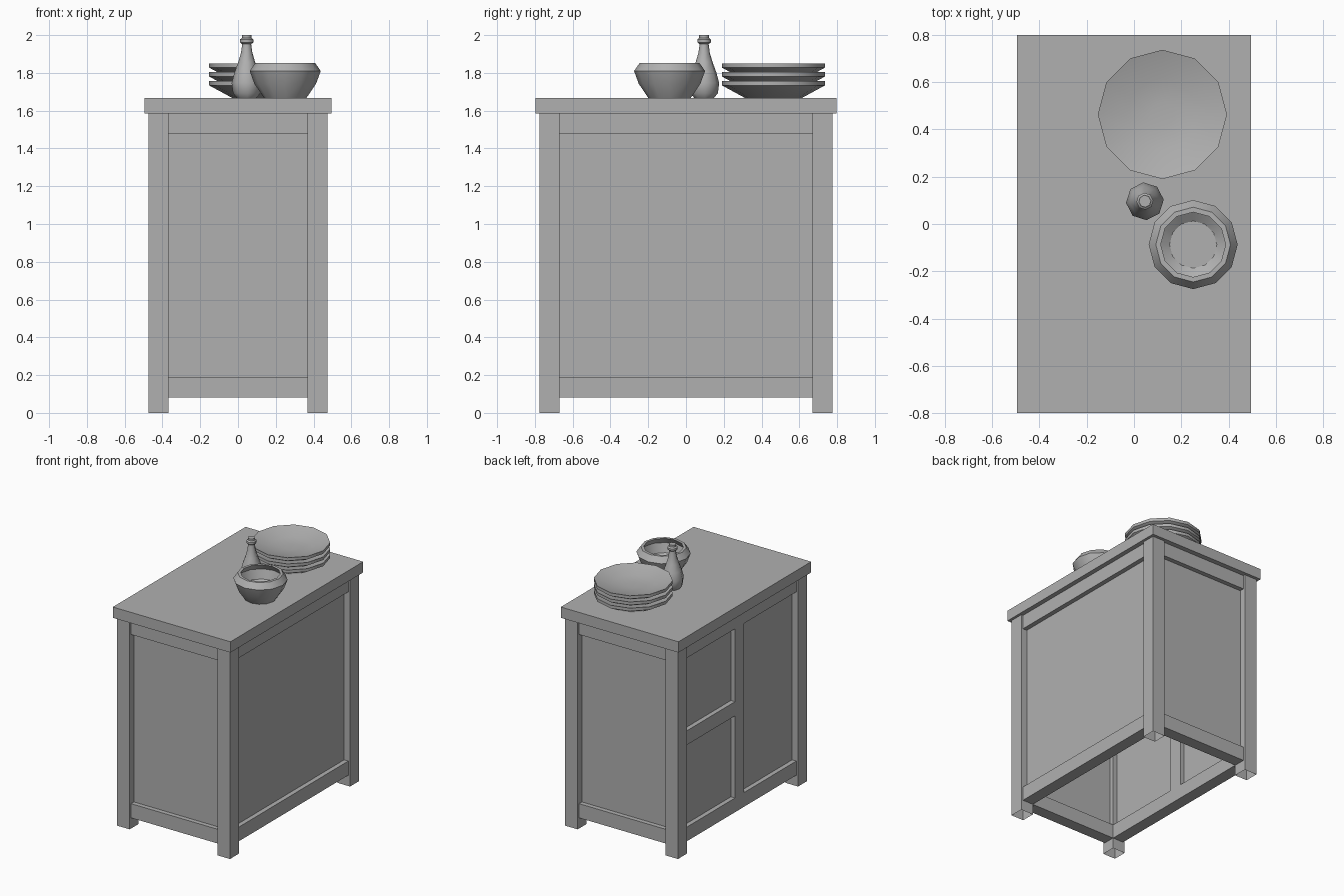
import bpy, bmesh, math

if "Cube" in bpy.data.objects:
    bpy.data.objects.remove(bpy.data.objects["Cube"])

grey = bpy.data.materials.new("mid_grey")
grey.diffuse_color = (0.435, 0.435, 0.435, 1)
grey.use_nodes = True
grey.node_tree.nodes["Principled BSDF"].inputs["Base Color"].default_value = grey.diffuse_color


def link(name, bm):
    me = bpy.data.meshes.new(name)
    bm.to_mesh(me)
    bm.free()
    me.materials.append(grey)
    ob = bpy.data.objects.new(name, me)
    bpy.context.collection.objects.link(ob)
    return ob


def box(name, x0, x1, y0, y1, z0, z1, open_bottom=False):
    bm = bmesh.new()
    bmesh.ops.create_cube(bm, size=1)
    for v in bm.verts:
        v.co.x = x0 if v.co.x < 0 else x1
        v.co.y = y0 if v.co.y < 0 else y1
        v.co.z = z0 if v.co.z < 0 else z1
    if open_bottom:
        bm.normal_update()
        bmesh.ops.delete(bm, geom=[f for f in bm.faces if f.normal.z < -0.5],
                         context='FACES_ONLY')
    return link(name, bm)


def lathe(name, profile, sides, loc, turn=0):
    """Closed revolved shape; profile of (radius, z) starts and ends with flat caps."""
    bm = bmesh.new()
    rings = []
    for r, z in profile:
        rings.append([bm.verts.new((r * math.cos(turn + 2 * math.pi * i / sides),
                                    r * math.sin(turn + 2 * math.pi * i / sides), z))
                      for i in range(sides)])
    for a, b in zip(rings, rings[1:]):
        for i in range(sides):
            j = (i + 1) % sides
            bm.faces.new((a[i], a[j], b[j], b[i]))
    bm.faces.new(rings[0][::-1])
    bm.faces.new(rings[-1])
    bmesh.ops.recalc_face_normals(bm, faces=bm.faces)
    ob = link(name, bm)
    ob.location = loc
    bpy.ops.object.select_all(action='DESELECT')
    ob.select_set(True)
    bpy.context.view_layer.objects.active = ob
    bpy.ops.object.shade_smooth_by_angle(angle=math.radians(46 if sides == 8 else 31))
    return ob


TOP, UNDER = 1.667, 1.585    # countertop faces
X, Y = 0.475, 0.775          # outer leg faces
LEG = 0.106
XI, YI = X - LEG, Y - LEG    # inner leg faces
RAIL, P0, P1 = 0.015, 0.05, 0.07   # depths of rail face and panel faces

# Countertop and legs
box("countertop", -0.495, 0.495, -0.798, 0.798, UNDER, TOP)
for sx in (-1, 1):
    for sy in (-1, 1):
        xs = sorted((sx * XI, sx * X))
        ys = sorted((sy * YI, sy * Y))
        box("leg", *xs, *ys, 0, UNDER, open_bottom=True)

# Rails and recessed panels on all four sides
for s in (-1, 1):
    for name, z0, z1 in (("bottom_rail", 0.082, 0.19), ("top_rail", 1.477, UNDER)):
        ys = sorted((s * YI, s * (Y - RAIL)))
        box("end_" + name, -XI, XI, *ys, z0, z1)
        xs = sorted((s * XI, s * (X - RAIL)))
        box("side_" + name, *xs, -YI, YI, z0, z1)
    ys = sorted((s * (Y - P1), s * (Y - P0)))
    box("end_panel", -XI, XI, *ys, 0.19, 1.477)
    xs = sorted((s * (X - P1), s * (X - P0)))
    box("side_panel", *xs, -YI, YI, 0.19, 1.477)

# Divided side: centre stile and a half-width middle rail
box("centre_stile", -X + RAIL, -XI, -0.04, 0.068, 0.19, 1.477)
box("middle_rail", -X + RAIL, -XI, 0.068, YI, 0.815, 0.923)

# Stack of plates
plate = [(0.15, 0), (0.273, 0.067), (0.273, 0.09), (0.15, 0.052), (0.05, 0.045)]
for i in range(3):
    lathe("plate", plate, 12, (0.12, 0.463, TOP + i * 0.047))

# Bowl with inward-turned rim
bowl = [(0.112, 0), (0.163, 0.075), (0.188, 0.143), (0.158, 0.186), (0.137, 0.186),
        (0.163, 0.143), (0.142, 0.075), (0.1, 0.045)]
lathe("bowl", bowl, 12, (0.25, -0.087, TOP))

# Bottle
bottle = [(0.052, 0), (0.073, 0.025), (0.08, 0.08), (0.065, 0.135), (0.045, 0.19),
          (0.03, 0.24), (0.024, 0.285), (0.036, 0.295), (0.036, 0.31), (0.026, 0.318),
          (0.026, 0.333)]
lathe("bottle", bottle, 8, (0.046, 0.096, TOP), math.radians(5))
